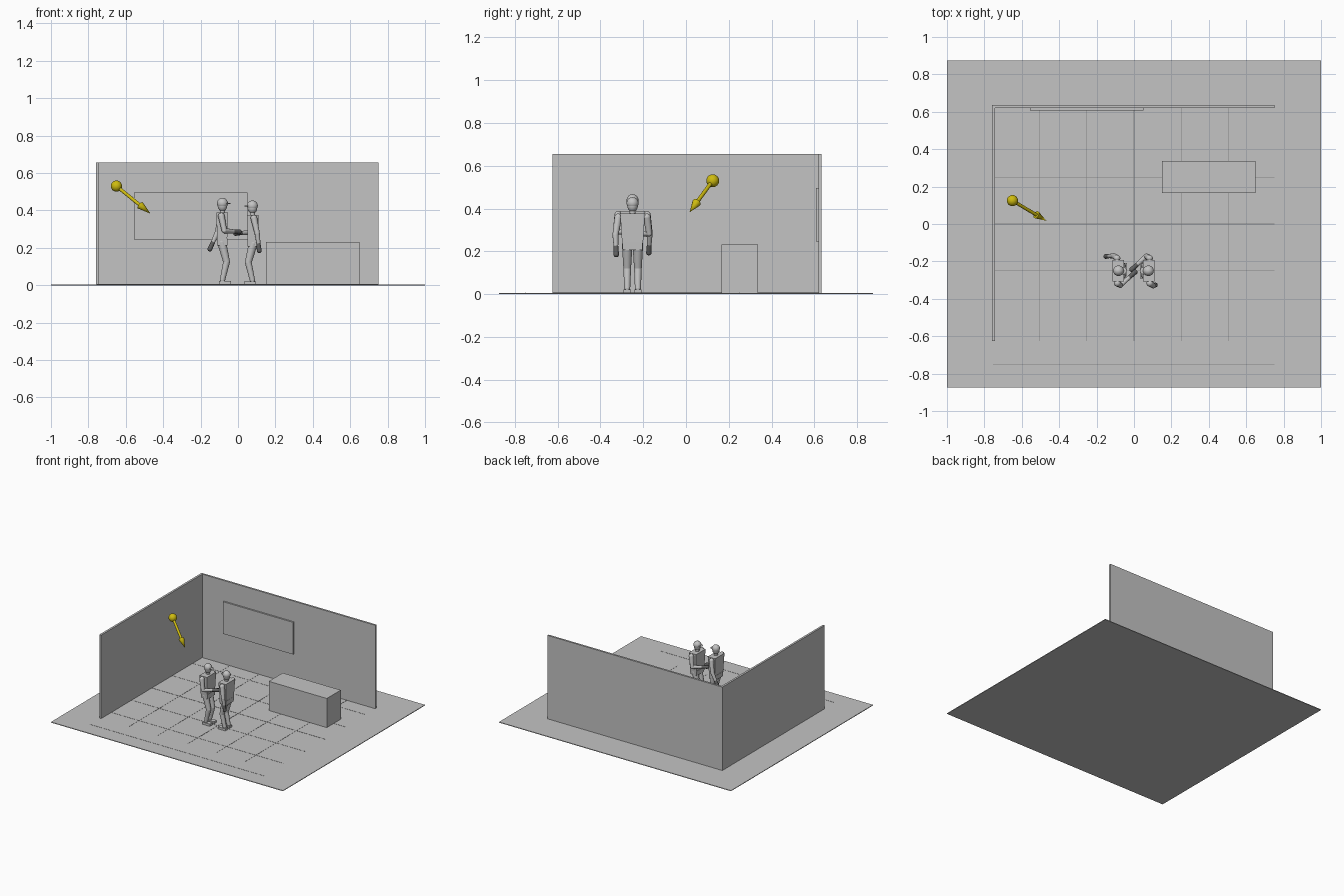
import bpy
import bmesh
import math
from mathutils import Vector, Matrix

old = bpy.data.objects.get("Cube")
if old:
    bpy.data.objects.remove(old)


def material(name, rgb):
    m = bpy.data.materials.new(name)
    m.use_nodes = True
    m.diffuse_color = (*rgb, 1)
    m.node_tree.nodes["Principled BSDF"].inputs["Base Color"].default_value = (*rgb, 1)
    return m


GREY = material("light grey", (0.55, 0.55, 0.55))
DARK = material("dark grey", (0.12, 0.12, 0.12))
LINE = material("joint grey", (0.25, 0.25, 0.25))
YELLOW = material("yellow", (0.62, 0.5, 0.005))


def finish(name, bm, mat, smooth=False):
    mesh = bpy.data.meshes.new(name)
    bm.to_mesh(mesh)
    bm.free()
    if smooth:
        for p in mesh.polygons:
            p.use_smooth = True
        mesh.set_sharp_from_angle(angle=math.radians(35))
    mesh.materials.append(mat)
    ob = bpy.data.objects.new(name, mesh)
    bpy.context.collection.objects.link(ob)
    return ob


def box(name, lo, hi, mat=GREY, taper=1.0):
    """Box between two corners; taper narrows the bottom in x and y."""
    lo, hi = Vector(lo), Vector(hi)
    mid, size = (lo + hi) / 2, hi - lo
    bm = bmesh.new()
    bmesh.ops.create_cube(bm, size=1)
    for v in bm.verts:
        k = taper if v.co.z < 0 else 1
        v.co = mid + Vector((v.co.x * size.x * k, v.co.y * size.y * k, v.co.z * size.z))
    return finish(name, bm, mat)


def rod(name, a, b, r1, r2, mat=GREY):
    a, b = Vector(a), Vector(b)
    d = b - a
    bm = bmesh.new()
    bmesh.ops.create_cone(bm, cap_ends=True, segments=16, radius1=r1, radius2=r2, depth=d.length)
    turn = d.to_track_quat("Z", "Y").to_matrix().to_4x4()
    bm.transform(Matrix.Translation((a + b) / 2) @ turn)
    return finish(name, bm, mat, True)


def ball(name, centre, radii, mat=GREY):
    bm = bmesh.new()
    bmesh.ops.create_uvsphere(bm, u_segments=20, v_segments=12, radius=1)
    bm.transform(Matrix.Translation(centre) @ Matrix.Diagonal((*radii, 1)))
    return finish(name, bm, mat, True)


# Room: floor slab, two walls, wall board and counter
TOP = 0.005
box("floor", (-1, -0.875, 0), (1, 0.875, TOP))
box("left_wall", (-0.758, -0.625, TOP), (-0.742, 0.635, 0.655))
box("back_wall", (-0.742, 0.62, TOP), (0.75, 0.635, 0.655))
box("wall_board", (-0.555, 0.608, 0.245), (0.05, 0.62, 0.495))
box("counter", (0.15, 0.165, TOP), (0.65, 0.337, 0.232))

# Floor joints
for i in range(-2, 3):
    w = 0.003 if i == 0 else 0.0012
    x = i * 0.252
    box("floor_joint_lengthwise", (x - w, -0.625, TOP), (x + w, 0.62, TOP + 0.001), LINE)
for i in range(-3, 3):
    w = 0.003 if i == 0 else 0.0012
    y = i * 0.25
    box("floor_joint_crosswise", (-0.755, y - w, TOP), (0.75, y + w, TOP + 0.001), LINE)

# Pointer: ball with an arrow
start, tip = Vector((-0.65, 0.125, 0.53)), Vector((-0.468, 0.017, 0.383))
neck = start.lerp(tip, 0.7)
ball("pointer_ball", start, (0.03, 0.03, 0.03), YELLOW)
rod("pointer_shaft", start, neck, 0.009, 0.009, YELLOW)
rod("pointer_head", neck, tip, 0.021, 0, YELLOW)


def limb(name, points, radii):
    for i in range(len(points) - 1):
        rod(name + ("_upper", "_lower")[i], points[i], points[i + 1], radii[i], radii[i + 1])
    for p, r in zip(points, radii):
        ball(name + "_joint", p, (r, r, r))


def hand(name, a, direction):
    d = Vector(direction).normalized() * 0.042
    rod(name, a, Vector(a) + d, 0.011, 0.013, DARK)
    ball(name + "_tip", Vector(a) + d, (0.013, 0.013, 0.013), DARK)


def figure(name, placement, swing):
    """Person facing +x with the right arm reaching forward."""
    before = set(bpy.data.objects)
    box(name + "_torso", (-0.033, -0.058, 0.25), (0.03, 0.058, 0.388), taper=0.85)
    box(name + "_pelvis", (-0.03, -0.048, 0.213), (0.028, 0.048, 0.25), taper=0.95)
    rod(name + "_neck", (0, 0, 0.38), (0, 0, 0.41), 0.014, 0.014)
    ball(name + "_head", (0, 0, 0.428), (0.026, 0.025, 0.034))
    ball(name + "_cap", (0, 0, 0.438), (0.029, 0.028, 0.029))
    ball(name + "_cap_brim", (0.026, 0, 0.437), (0.018, 0.02, 0.003))
    # Legs, bent a little at the knee
    for side, label in ((1, "_left"), (-1, "_right")):
        y = side * 0.025
        limb(name + label + "_leg", [(-0.004, y, 0.23), (0.022, y, 0.125), (0, y, 0.028)],
             [0.024, 0.018, 0.014])
        box(name + label + "_foot", (-0.018, y - 0.017, TOP), (0.045, y + 0.017, 0.022))
    # Hanging arm swung back, and reaching arm
    elbow, wrist = (-0.026, 0.08, 0.285), (-0.026 - swing * 0.6, 0.078, 0.232)
    limb(name + "_left_arm", [(-0.008, 0.067, 0.37), elbow, wrist], [0.018, 0.014, 0.011])
    hand(name + "_left_hand", wrist, Vector(wrist) - Vector(elbow))
    elbow, wrist = (0.01, -0.078, 0.292), (0.058, -0.035, 0.288)
    limb(name + "_right_arm", [(-0.006, -0.067, 0.37), elbow, wrist], [0.018, 0.014, 0.011])
    hand(name + "_right_hand", wrist, Vector(wrist) - Vector(elbow))
    for ob in set(bpy.data.objects) - before:
        ob.data.transform(placement)


figure("first_person", Matrix.Translation((-0.083, -0.25, 0)), 0.04)
figure("second_person", Matrix.Translation((0.077, -0.25, 0))
       @ Matrix.Rotation(math.pi, 4, "Z") @ Matrix.Diagonal((1, 1, 0.97, 1)), 0.01)
